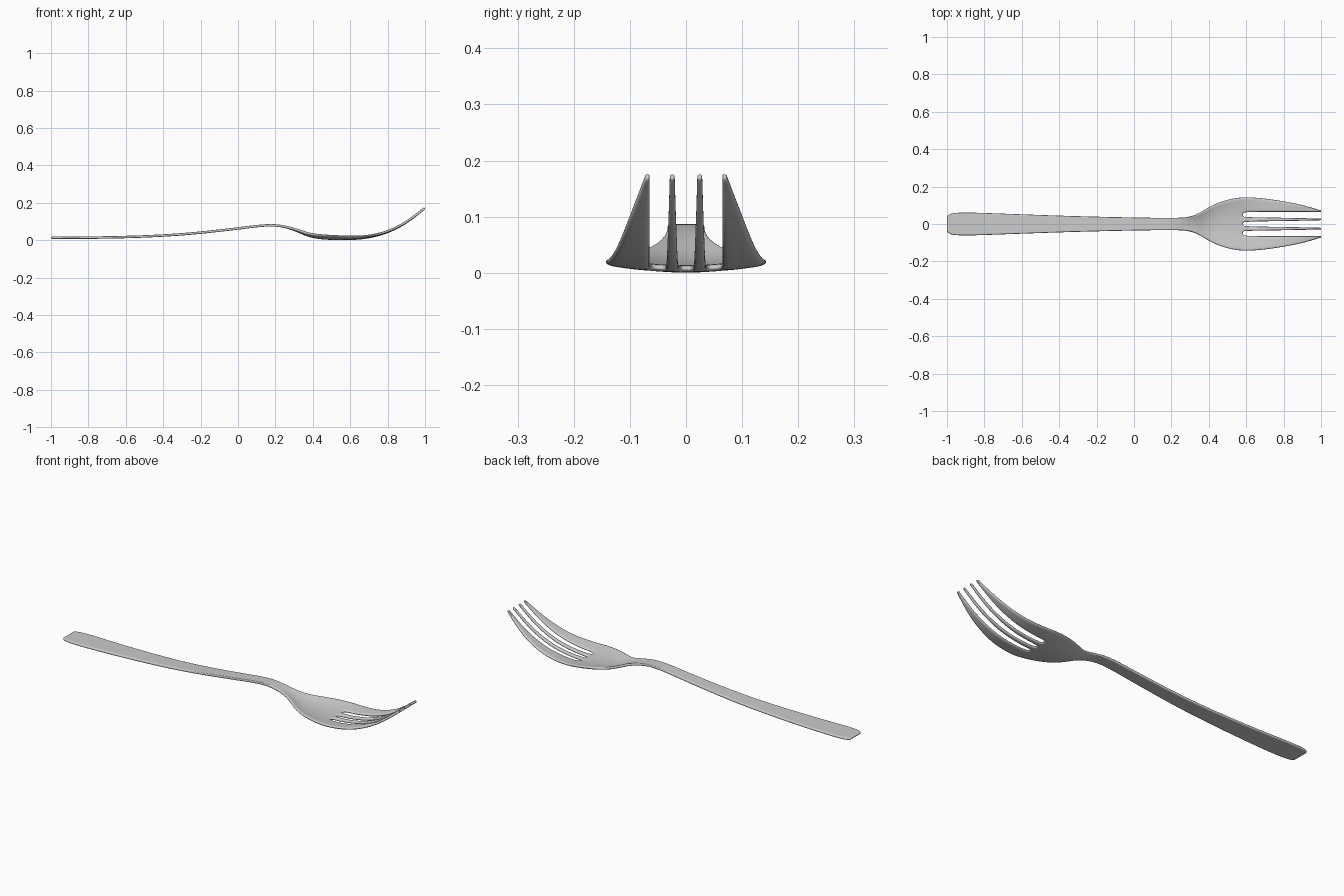
import bpy, bmesh

if "Cube" in bpy.data.objects:
    bpy.data.objects.remove(bpy.data.objects["Cube"])

# Smooth curve through (x, value) points
def curve(pts, x):
    n = len(pts)
    def slope(i):
        a, b = pts[max(i - 1, 0)], pts[min(i + 1, n - 1)]
        return (b[1] - a[1]) / (b[0] - a[0])
    x = min(max(x, pts[0][0]), pts[-1][0])
    i = max(k for k in range(n - 1) if pts[k][0] <= x)
    (x0, v0), (x1, v1) = pts[i], pts[i + 1]
    h = x1 - x0
    t = (x - x0) / h
    return ((2*t**3 - 3*t*t + 1) * v0 + (t**3 - 2*t*t + t) * h * slope(i)
            + (3*t*t - 2*t**3) * v1 + (t**3 - t*t) * h * slope(i + 1))

# Half width seen from above, and side profile of the centre line
WIDTH = [(-1, .044), (-.98, .056), (-.94, .061), (-.88, .062), (-.6, .052), (-.3, .042),
         (0, .035), (.2, .033), (.28, .036), (.34, .052), (.4, .091), (.47, .122),
         (.54, .139), (.6, .144), (.7, .137), (.8, .122), (.9, .102), (1, .072)]
HEIGHT = [(-1, .014), (-.8, .014), (-.6, .017), (-.3, .031), (0, .063), (.13, .079),
          (.22, .079), (.3, .057), (.38, .023), (.45, .011), (.56, .007), (.65, .010),
          (.75, .027), (.83, .057), (.9, .095), (1, .173)]
CUP = [(.25, 0), (.4, .015), (.5, .017), (.6, .013), (.75, .006), (1, 0)]
SLOT = .585

# Column edges across the half width: centre slot, inner tine, outer slot, outer tine
def edges(x):
    w = curve(WIDTH, x)
    base = [.009, .039, .060, .144]
    if x <= SLOT:
        return [b * w / .144 for b in base]
    t = min((x - SLOT) / (1 - SLOT), 1)
    a = curve([(0, .009), (.1, .0125), (.6, .016), (1, .020)], t)
    b = curve([(0, .039), (.1, .0365), (.6, .033), (1, .029)], t)
    c = curve([(0, .060), (.1, .0635), (.6, .0645), (1, .0645)], t)
    return [a, b, c, w]

def row(x):
    a, b, c, d = edges(x)
    ys = [a, (a + b) / 2, b, (b + c) / 2, c, c + (d - c) / 3, c + (d - c) * 2 / 3, d]
    return [-y for y in reversed(ys)] + [0] + ys

xs = [-1, -.985, -.96, -.92, -.86, -.75, -.6, -.45, -.3, -.15, 0, .08, .15, .2, .25, .29,
      .33, .37, .41, .46, .51, .55, SLOT, .6, .63, .67, .72, .77, .82, .87, .92, .96, .99, 1]
slot_columns = {3 + 1, 3, 7, 8, 11, 12}
slot_columns = {i for i in slot_columns}

bm = bmesh.new()
grid = []
for x in xs:
    w = curve(WIDTH, x)
    cup = curve(CUP, x)
    grid.append([bm.verts.new((x, y, curve(HEIGHT, x) + cup * (abs(y) / w) ** 2))
                 for y in row(x)])
for i in range(len(xs) - 1):
    for j in range(16):
        if xs[i] >= SLOT and j in slot_columns:
            continue
        bm.faces.new((grid[i][j], grid[i+1][j], grid[i+1][j+1], grid[i][j+1]))
bmesh.ops.delete(bm, geom=[v for v in bm.verts if not v.link_faces], context='VERTS')
mesh = bpy.data.meshes.new("fork")
bm.to_mesh(mesh)
bm.free()
for p in mesh.polygons:
    p.use_smooth = True
fork = bpy.data.objects.new("fork", mesh)
bpy.context.collection.objects.link(fork)

# Metal thickness, then softened edges
solid = fork.modifiers.new("thickness", 'SOLIDIFY')
solid.thickness = .013
solid.offset = 0
sub = fork.modifiers.new("smooth", 'SUBSURF')
sub.levels = sub.render_levels = 2
